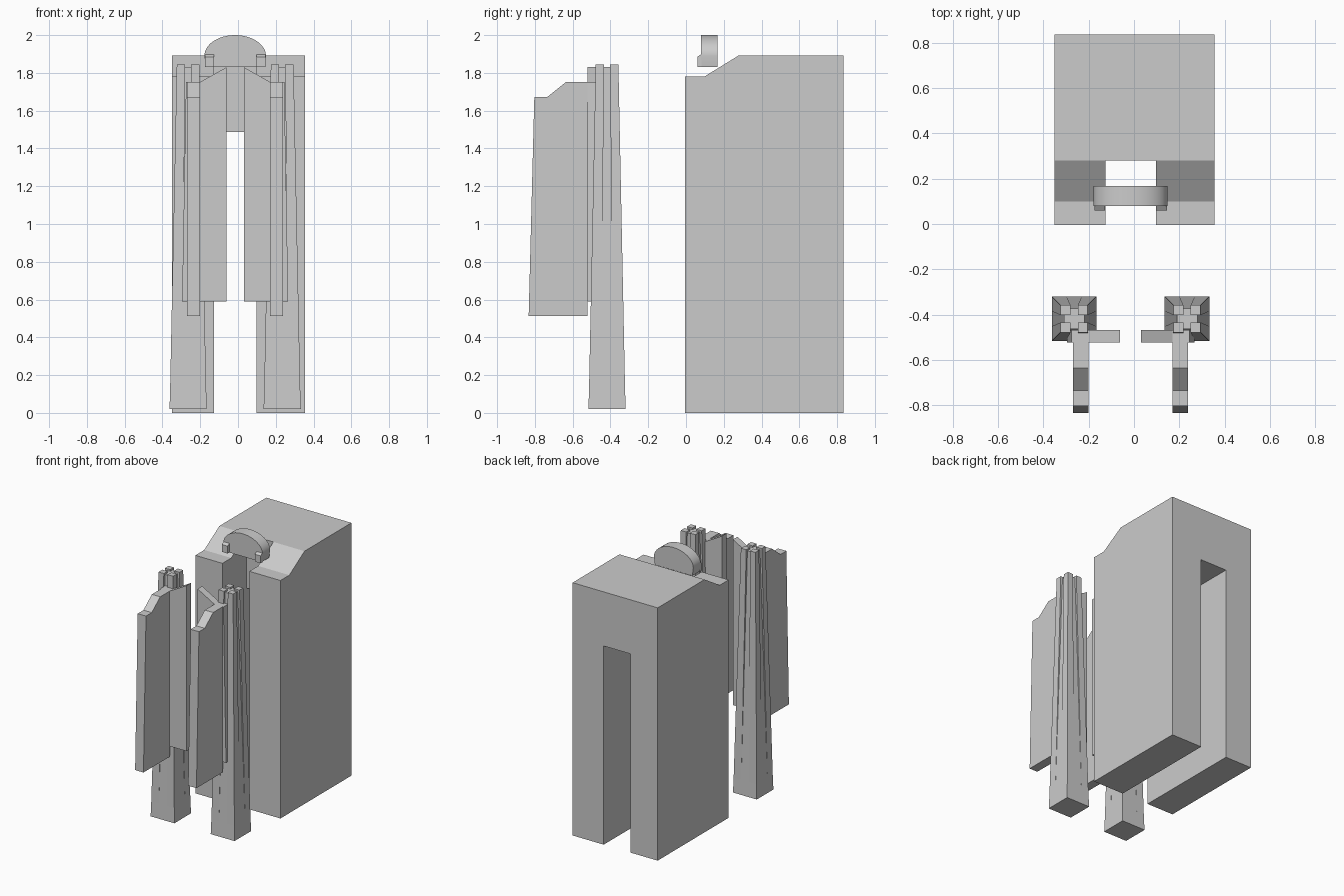
import bpy, bmesh, math

if "Cube" in bpy.data.objects:
    bpy.data.objects.remove(bpy.data.objects["Cube"])

MID = -0.015  # mirror line shared by the paired front parts


def make(name, rings):
    """Closed solid skinned between two matching rings of points."""
    bm = bmesh.new()
    a, b = [[bm.verts.new(p) for p in ring] for ring in rings]
    n = len(a)
    bm.faces.new(a)
    bm.faces.new(b)
    for i in range(n):
        j = (i + 1) % n
        bm.faces.new((a[i], a[j], b[j], b[i]))
    bmesh.ops.recalc_face_normals(bm, faces=bm.faces)
    me = bpy.data.meshes.new(name)
    bm.to_mesh(me)
    bm.free()
    ob = bpy.data.objects.new(name, me)
    bpy.context.collection.objects.link(ob)
    return ob


def prism_x(name, profile, x0, x1):
    return make(name, [[(x, y, z) for y, z in profile] for x in (x0, x1)])


def prism_y(name, profile, y0, y1):
    return make(name, [[(x, y, z) for x, z in profile] for y in (y0, y1)])


def taper(name, lo, hi, z0, z1):
    """Tapered post; lo and hi are (x0, x1, y0, y1) rectangles."""
    rings = []
    for (x0, x1, y0, y1), z in ((lo, z0), (hi, z1)):
        rings.append([(x0, y0, z), (x1, y0, z), (x1, y1, z), (x0, y1, z)])
    return make(name, rings)


def flip(s, x):
    """Offset from the mirror line to world x on side s."""
    return MID + s * x


# Main tower: side profile with sloped front shoulder
body = prism_x("tower_body", [(-0.005, 0), (0.835, 0), (0.835, 1.893), (0.28, 1.893),
                              (0.1, 1.782), (-0.005, 1.782)], -0.35, 0.355)

# Tunnel through the tower, open to the sky at the front
cutter = prism_x("tunnel_cutter", [(-0.1, -0.1), (1, -0.1), (1, 1.488), (0.28, 1.488),
                                   (0.28, 2.1), (-0.1, 2.1)], -0.126, 0.097)
cutter.hide_render = True
mod = body.modifiers.new("tunnel", 'BOOLEAN')
mod.operation = 'DIFFERENCE'
mod.solver = 'EXACT'
mod.object = cutter
bpy.context.view_layer.objects.active = body
bpy.ops.object.modifier_apply(modifier=mod.name)
bpy.data.objects.remove(cutter)

# Half-round crest over the notch
arc = [(MID + 0.163 * math.cos(math.pi * i / 24), 1.89 + 0.11 * math.sin(math.pi * i / 24))
       for i in range(25)]
crest = prism_y("crest", arc + [(MID - 0.155, 1.83), (MID + 0.155, 1.83)], 0.08, 0.168)
bpy.ops.object.select_all(action='DESELECT')
crest.select_set(True)
bpy.context.view_layer.objects.active = crest
bpy.ops.object.shade_smooth_by_angle(angle=math.radians(30))

for s, side in ((-1, "left"), (1, "right")):
    # Small bracket under the crest
    prism_x("crest_bracket_" + side, [(0.06, 1.83), (0.082, 1.83), (0.082, 1.9), (0.06, 1.885)],
            flip(s, 0.113), flip(s, 0.16))

    # Pillar: tapered core with four corner posts
    cx, cy = flip(s, 0.249), -0.418
    b, t = 0.0985, 0.045
    taper("pillar_core_" + side, (cx - b, cx + b, cy - b, cy + b),
          (cx - t, cx + t, cy - t, cy + t), 0.02, 1.832)
    for i in (-1, 1):
        for j in (-1, 1):
            def corner(inner, outer):
                return (cx + i * inner, cx + i * outer, cy + j * inner, cy + j * outer)
            taper("pillar_post_" + side, corner(0.033, 0.0975), corner(0.016, 0.06), 0.02, 1.845)

    # Facade slab with raked top
    prism_y("facade_" + side, [(flip(s, x), z) for x, z in (
        (0.281, 0.59), (0.046, 0.59), (0.046, 1.83), (0.185, 1.752), (0.26, 1.752))],
        -0.522, -0.468)

    # Projecting fin with stepped top
    prism_x("fin_" + side, [(-0.833, 0.512), (-0.522, 0.512), (-0.51, 1.752), (-0.635, 1.752),
                            (-0.735, 1.672), (-0.803, 1.672)], flip(s, 0.185), flip(s, 0.254))
